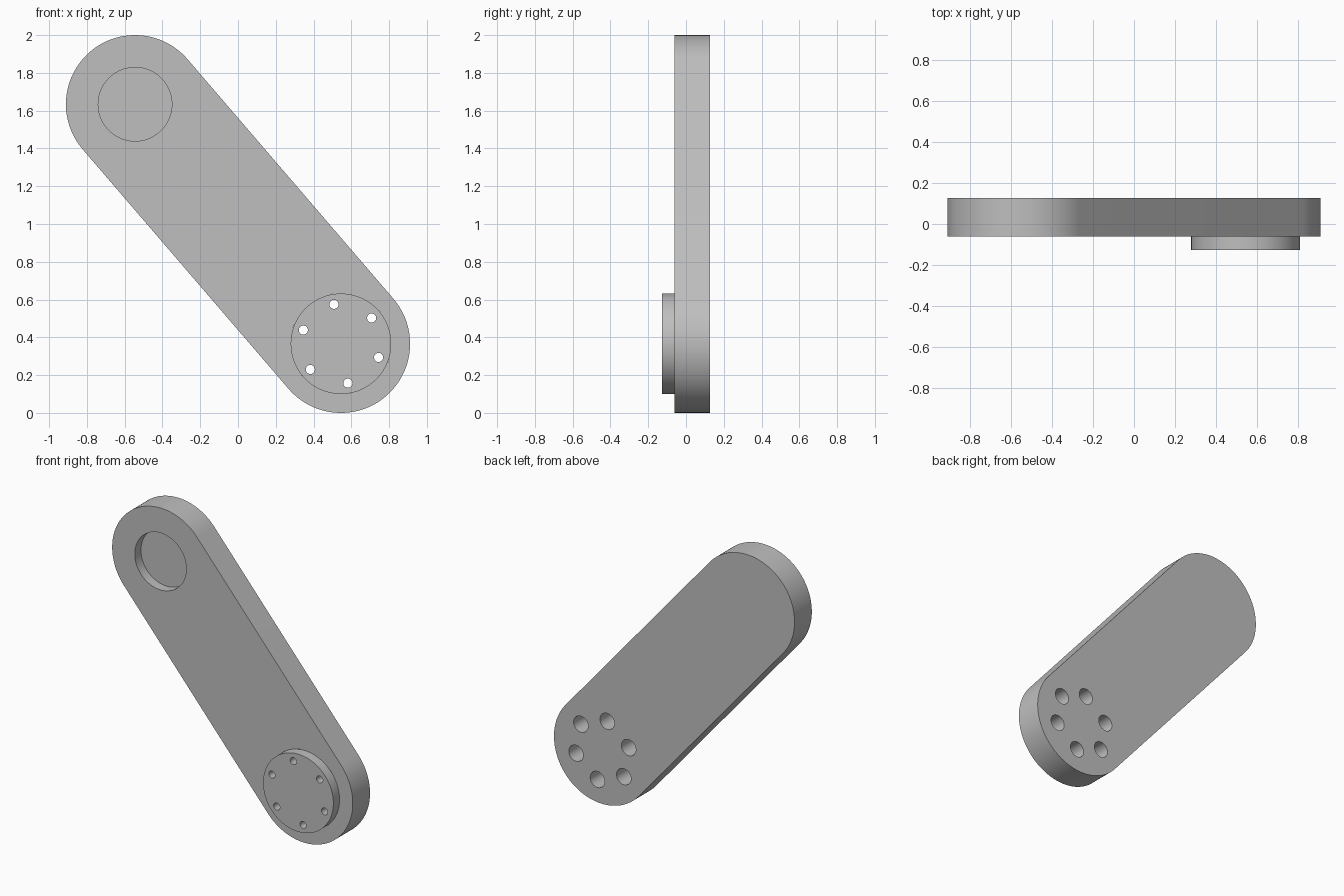
import bpy, bmesh, math
from mathutils import Vector

if "Cube" in bpy.data.objects:
    bpy.data.objects.remove(bpy.data.objects["Cube"], do_unlink=True)

# Key dimensions
TOP = Vector((-0.545, 1.634))
LOW = Vector((0.545, 0.366))
END_R, BOSS_R, RECESS_R, BOLT_R = 0.366, 0.266, 0.195, 0.212
FRONT, FACE, BACK = -0.127, -0.06, 0.127

grey = bpy.data.materials.new("plain grey")
grey.use_nodes = True
grey.diffuse_color = (0.52, 0.52, 0.52, 1)
grey.node_tree.nodes["Principled BSDF"].inputs["Base Color"].default_value = grey.diffuse_color


def arc(centre, radius, start, sweep, steps):
    angles = [start + sweep * i / steps for i in range(steps + 1)]
    return [centre + radius * Vector((math.cos(a), math.sin(a))) for a in angles]


def circle(centre, radius, steps=96):
    return arc(centre, radius, 0, math.tau, steps)[:-1]


def prism(name, outlines, y0, y1):
    """Extrude closed x-z outlines from y0 to y1."""
    bm = bmesh.new()
    for outline in outlines:
        face = bm.faces.new([bm.verts.new((p.x, y0, p.y)) for p in outline])
        made = bmesh.ops.extrude_face_region(bm, geom=[face], use_keep_orig=True)
        verts = [v for v in made["geom"] if isinstance(v, bmesh.types.BMVert)]
        bmesh.ops.translate(bm, verts=verts, vec=(0, y1 - y0, 0))
    bmesh.ops.recalc_face_normals(bm, faces=bm.faces)
    mesh = bpy.data.meshes.new(name)
    bm.to_mesh(mesh)
    bm.free()
    mesh.materials.append(grey)
    obj = bpy.data.objects.new(name, mesh)
    bpy.context.collection.objects.link(obj)
    return obj


def select(obj):
    bpy.ops.object.select_all(action="DESELECT")
    obj.select_set(True)
    bpy.context.view_layer.objects.active = obj


def cut(obj, cutter):
    cutter.hide_render = True
    select(obj)
    mod = obj.modifiers.new("cut", "BOOLEAN")
    mod.operation, mod.solver, mod.object = "DIFFERENCE", "EXACT", cutter
    bpy.ops.object.modifier_apply(modifier=mod.name)
    bpy.data.objects.remove(cutter, do_unlink=True)


# Ring of six bolt positions round the lower end
bolts = arc(LOW, BOLT_R, math.radians(40), math.tau, 6)[:-1]

# Slanted arm with rounded ends
along = TOP - LOW
side = math.atan2(along.y, along.x) - math.pi / 2
outline = arc(TOP, END_R, side, math.pi, 64) + arc(LOW, END_R, side + math.pi, math.pi, 64)
arm = prism("arm", [outline], FACE, BACK)

# Shallow round socket in the front, wide bolt bores from the back
cut(arm, prism("socket_cutter", [circle(TOP, RECESS_R)], FACE - 0.1, FACE + 0.067))
cut(arm, prism("bore_cutter", [circle(b, 0.055, 40) for b in bolts], FACE - 0.1, BACK + 0.1))

# Raised round boss with small bolt holes
boss = prism("boss", [circle(LOW, BOSS_R)], FRONT, FACE)
cut(boss, prism("hole_cutter", [circle(b, 0.024, 32) for b in bolts], FRONT - 0.1, FACE + 0.1))

# Smooth round walls, crisp rims
for part in (arm, boss):
    select(part)
    bpy.ops.object.shade_smooth_by_angle(angle=math.radians(30))
